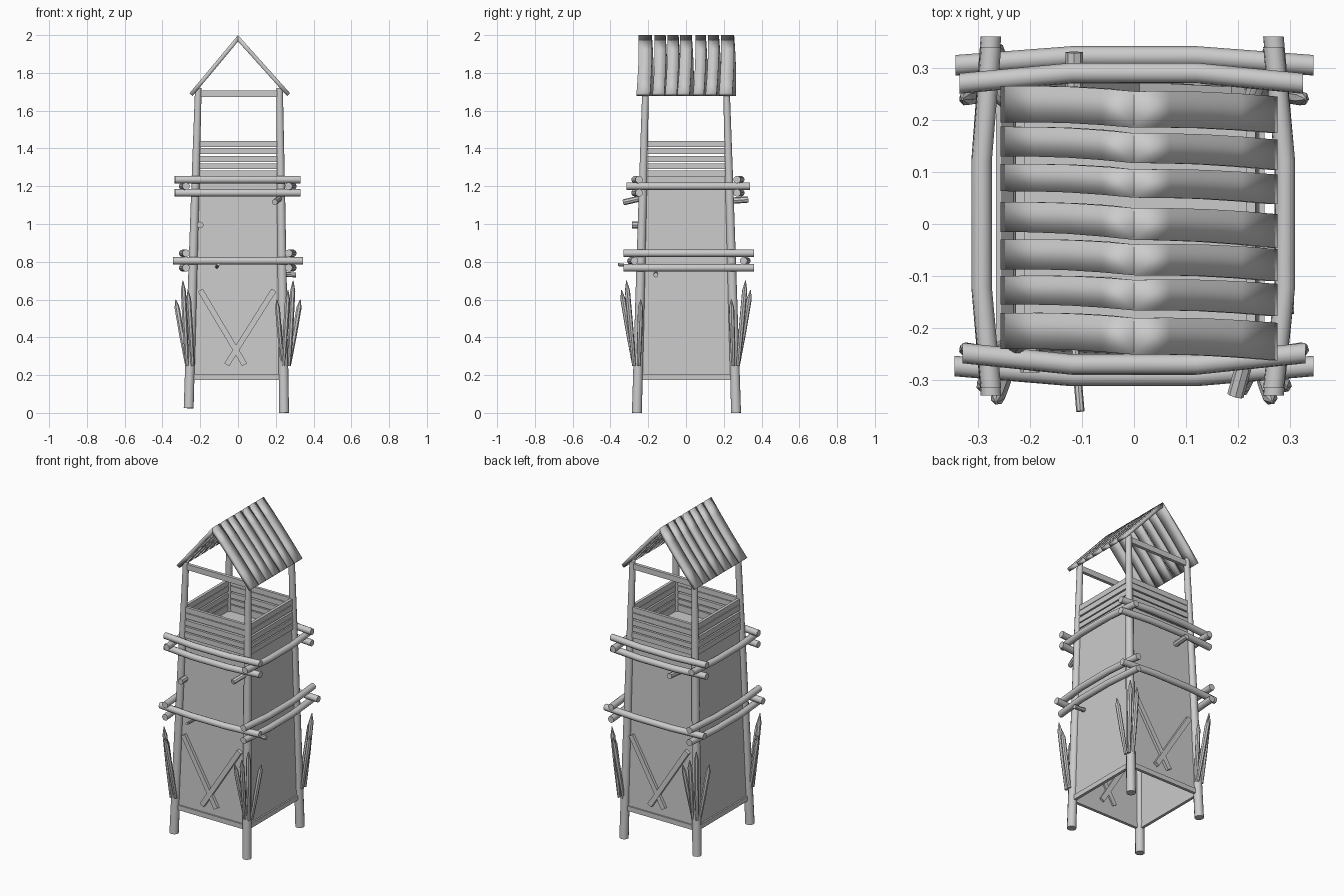
import bpy, bmesh, math
from mathutils import Vector

if "Cube" in bpy.data.objects:
    bpy.data.objects.remove(bpy.data.objects["Cube"])


def finish(bm, name, angle=40):
    bmesh.ops.recalc_face_normals(bm, faces=bm.faces)
    me = bpy.data.meshes.new(name)
    bm.to_mesh(me)
    bm.free()
    ob = bpy.data.objects.new(name, me)
    bpy.context.collection.objects.link(ob)
    if angle:
        bpy.ops.object.select_all(action='DESELECT')
        ob.select_set(True)
        bpy.context.view_layer.objects.active = ob
        bpy.ops.object.shade_smooth_by_angle(angle=math.radians(angle))
    return ob


def tube(name, pts, radii, sides=10):
    """Round log swept through points, one radius per point."""
    pts = [Vector(p) for p in pts]
    d = (pts[-1] - pts[0]).normalized()
    u = d.orthogonal().normalized()
    v = d.cross(u)
    bm = bmesh.new()
    rings = []
    for p, r in zip(pts, radii):
        rings.append([bm.verts.new(p + r * (u * math.cos(a) + v * math.sin(a)))
                      for a in (2 * math.pi * i / sides for i in range(sides))])
    for a, b in zip(rings, rings[1:]):
        for i in range(sides):
            j = (i + 1) % sides
            bm.faces.new((a[i], a[j], b[j], b[i]))
    bm.faces.new(rings[0])
    bm.faces.new(rings[-1])
    return finish(bm, name)


def loft(name, sections, angle=0):
    """Board made of four-cornered sections."""
    bm = bmesh.new()
    rings = [[bm.verts.new(p) for p in s] for s in sections]
    for a, b in zip(rings, rings[1:]):
        for i in range(4):
            j = (i + 1) % 4
            bm.faces.new((a[i], a[j], b[j], b[i]))
    bm.faces.new(rings[0])
    bm.faces.new(rings[-1])
    return finish(bm, name, angle)


def board(name, p, q, height, depth, normal):
    """Flat board from p to q lying in the plane with this normal."""
    p, q, n = Vector(p), Vector(q), Vector(normal)
    s = (q - p).normalized().cross(n).normalized() * height / 2
    n = n * depth / 2
    return loft(name, [[c + s + n, c - s + n, c - s - n, c + s - n] for c in (p, q)])


# post axis position at a height, leaning inward
def post(sx, sy, z):
    t = z / 1.72
    x0, x1 = (-0.262, -0.21) if sx < 0 else (0.244, 0.22)
    y0, y1 = (-0.26, -0.214) if sy < 0 else (0.265, 0.214)
    return Vector((x0 + (x1 - x0) * t, y0 + (y1 - y0) * t, z))


corners = [(-1, -1), (1, -1), (1, 1), (-1, 1)]
normals = [(0, -1, 0), (1, 0, 0), (0, 1, 0), (-1, 0, 0)]

# corner posts
for sx, sy in corners:
    zs = [0.025 if sx < 0 else 0, 0.6, 1.2, 1.72]
    tube("corner_post", [post(sx, sy, z) for z in zs], [0.027, 0.025, 0.022, 0.018], 12)

# wall panels, bottom sills, parapet planks
for i in range(4):
    a, b, n = corners[i], corners[(i + 1) % 4], Vector(normals[i])
    secs = []
    for z in (0.175, 1.25):
        p, q = post(*a, z), post(*b, z)
        secs.append([p, q, q - n * 0.006, p - n * 0.006])
    loft("wall_panel", secs)
    board("bottom_sill", post(*a, 0.19), post(*b, 0.19), 0.03, 0.018, n)
    for lo, hi in ((1.25, 1.283), (1.29, 1.32), (1.327, 1.36), (1.37, 1.403), (1.407, 1.44)):
        z = (lo + hi) / 2
        board("parapet_plank", post(*a, z), post(*b, z), hi - lo, 0.018, n)

# lookout floor
loft("lookout_floor", [[post(*c, z) for c in corners] for z in (1.225, 1.24)])

# front and back roof beams, crossed boards on the walls
for s in (-1, 1):
    board("roof_beam", post(-1, s, 1.69), post(1, s, 1.69), 0.035, 0.02, (0, 1, 0))
    for k, (x0, x1) in enumerate(((-0.2, 0.035), (0.19, -0.06))):
        p = (x0 * -s, post(1, s, 0.65).y + s * 0.003 * k, 0.65)
        q = (x1 * -s, post(1, s, 0.255).y + s * 0.003 * k, 0.255)
        board("cross_board", p, q, 0.03, 0.036, (0, 1, 0))

# bent log rings
R = [0.02] * 4


def x_log(y, ym, z, a, b):
    tube("ring_log", [(a, y, z), (-0.12, ym, z), (0.12, ym, z), (b, y, z)], R)


def y_log(x, xm, z, a, b):
    tube("ring_log", [(x, a, z), (xm, -0.12, z), (xm, 0.12, z), (x, b, z)], R)


for z in (1.235, 1.165):
    x_log(-0.248, -0.27, z, -0.33, 0.33)
    x_log(0.27, 0.29, z, -0.335, 0.325)
x_log(-0.273, -0.292, 0.805, -0.345, 0.345)
x_log(0.305, 0.322, 0.805, -0.343, 0.345)
for z, a, b in ((0.845, -0.33, 0.36), (0.768, -0.33, 0.36), (1.2, -0.315, 0.34)):
    y_log(-0.275, -0.293, z, a, b)
    y_log(0.268, 0.29, z, a, b)

# sharpened stakes fanned around each corner
for sx, sy in corners:
    for tx, ty, tz, bx, by in ((0.33, 0.24, 0.6, 0.27, 0.25),
                               (0.292, 0.315, 0.7, 0.27, 0.275),
                               (0.265, 0.342, 0.65, 0.24, 0.275)):
        tip = Vector((tx * sx, ty * sy, tz))
        base = Vector((bx * sx, by * sy, 0.25))
        tube("stake", [base, base.lerp(tip, 0.45), base.lerp(tip, 0.88), tip],
             [0.01, 0.014, 0.014, 0.002], 7)
for s in (1, -1):
    tip, base = Vector((0.205 * s, -0.325 * s, 0.6)), Vector((0.235 * s, -0.265 * s, 0.25))
    tube("stake", [base, base.lerp(tip, 0.5), base.lerp(tip, 0.88), tip],
         [0.01, 0.013, 0.013, 0.002], 7)

# stray pegs poking out of the walls
for p, q, r in (((-0.2, -0.2, 0.995), (-0.2, -0.285, 0.995), 0.018),
                ((0.225, -0.22, 1.14), (0.195, -0.33, 1.115), 0.016),
                ((-0.115, 0.2, 1.12), (-0.115, 0.33, 1.13), 0.017),
                ((-0.115, -0.22, 0.77), (-0.103, -0.36, 0.785), 0.008),
                ((0.22, -0.16, 0.735), (0.307, -0.16, 0.73), 0.013)):
    tube("peg", [p, q], [r, r], 8)

# roof planks: seven per side, skewed, softly shaded
left = [(0.195, 0.265), (0.13, 0.187), (0.063, 0.115), (-0.015, 0.042),
        (-0.087, -0.03), (-0.155, -0.1), (-0.24, -0.171)]
right = [(0.175, 0.245), (0.104, 0.162), (0.038, 0.095), (-0.046, 0.019),
         (-0.11, -0.048), (-0.177, -0.115), (-0.262, -0.19)]
for k in range(7):
    mid = [(left[k][j] + right[k][j]) / 2 for j in (0, 1)]
    for end, xe in ((left[k], -0.257), (right[k], 0.276)):
        nrm = Vector((0.308 * (1 if xe > 0 else -1), 0, abs(xe))).normalized() * 0.022
        secs = []
        for t in (0, 0.25, 0.5, 0.75, 1):
            w = 0.004 * math.sin(math.pi * t)
            y0, y1 = [Vector((0, mid[j] + (end[j] - mid[j]) * t + w, 0)) for j in (0, 1)]
            c = Vector((xe * t, 0, 2.0 - 0.308 * t))
            inner = c - nrm if t else Vector((0, 0, 1.966))
            secs.append([c + y0, c + y1, inner + y1, inner + y0])
        loft("roof_plank", secs, 100)
